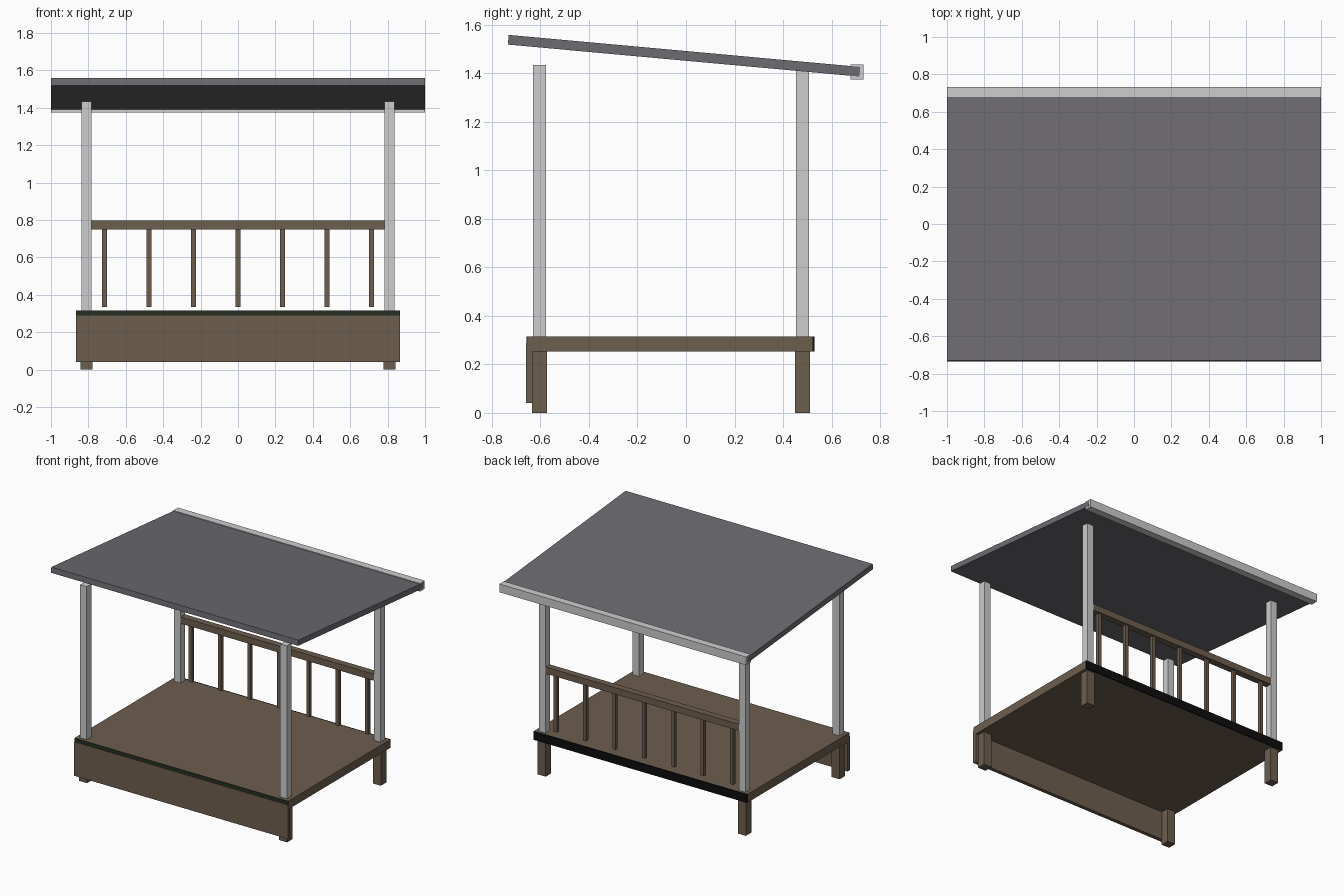
import bpy
import bmesh
import math
from mathutils import Matrix

default_cube = bpy.data.objects.get("Cube")
if default_cube:
    bpy.data.objects.remove(default_cube, do_unlink=True)


def make_material(name, rgb):
    mat = bpy.data.materials.new(name)
    mat.use_nodes = True
    colour = (*rgb, 1)
    mat.diffuse_color = colour
    mat.node_tree.nodes["Principled BSDF"].inputs["Base Color"].default_value = colour
    return mat


brown = make_material("brown wood", (0.155, 0.112, 0.078))
white = make_material("pale grey paint", (0.61, 0.61, 0.61))
slate = make_material("slate grey roofing", (0.152, 0.147, 0.163))
black = make_material("black trim", (0.004, 0.004, 0.004))
green = make_material("dark green trim", (0.02, 0.028, 0.015))


def box(name, mat, xs, ys, zs, tilt=0):
    """Box from its x, y and z ranges, optionally tilted about x."""
    size = [b - a for a, b in (xs, ys, zs)]
    centre = [(a + b) / 2 for a, b in (xs, ys, zs)]
    bm = bmesh.new()
    bmesh.ops.create_cube(bm, size=1, matrix=Matrix.Diagonal((*size, 1)))
    mesh = bpy.data.meshes.new(name)
    bm.to_mesh(mesh)
    bm.free()
    mesh.materials.append(mat)
    obj = bpy.data.objects.new(name, mesh)
    obj.location = centre
    obj.rotation_euler.x = tilt
    bpy.context.collection.objects.link(obj)
    return obj


def around(centre, width):
    return centre - width / 2, centre + width / 2


DECK_X = (-0.865, 0.865)
DECK_TOP = 0.315
POST_X = 0.81
BACK_Y = 0.48

# Deck with front skirt and dark edge trims
box("deck", brown, DECK_X, (-0.654, 0.521), (0.254, DECK_TOP))
box("front_skirt", brown, DECK_X, (-0.66, -0.632), (0.04, 0.288))
box("front_trim", green, DECK_X, (-0.657, -0.653), (0.288, DECK_TOP))
box("back_trim", black, DECK_X, (0.521, 0.53), (0.254, DECK_TOP))

# Legs under the deck and posts above it
for side, x in (("right", -POST_X), ("left", POST_X)):
    for end, y, top in (("front", -0.604, 1.434), ("back", BACK_Y, 1.41)):
        box(f"{end}_{side}_leg", brown, around(x, 0.065), around(y, 0.063), (0, 0.256))
        box(f"{end}_{side}_post", white, around(x, 0.053), around(y, 0.053), (DECK_TOP, top))

# Back railing
box("back_rail", brown, (-0.785, 0.785), around(BACK_Y, 0.05), (0.75, 0.798))
for i in range(7):
    x = (i - 3) * 0.238
    box(f"baluster_{i + 1}", brown, around(x, 0.025), around(BACK_Y, 0.025), (0.335, 0.752))

# Sloping roof with a beam along its low back edge
box("roof", slate, (-1, 1), around(-0.008, 1.455), around(1.472, 0.04), tilt=-math.radians(5.2))
box("roof_back_beam", white, (-0.999, 0.999), (0.678, 0.732), (1.375, 1.435))
